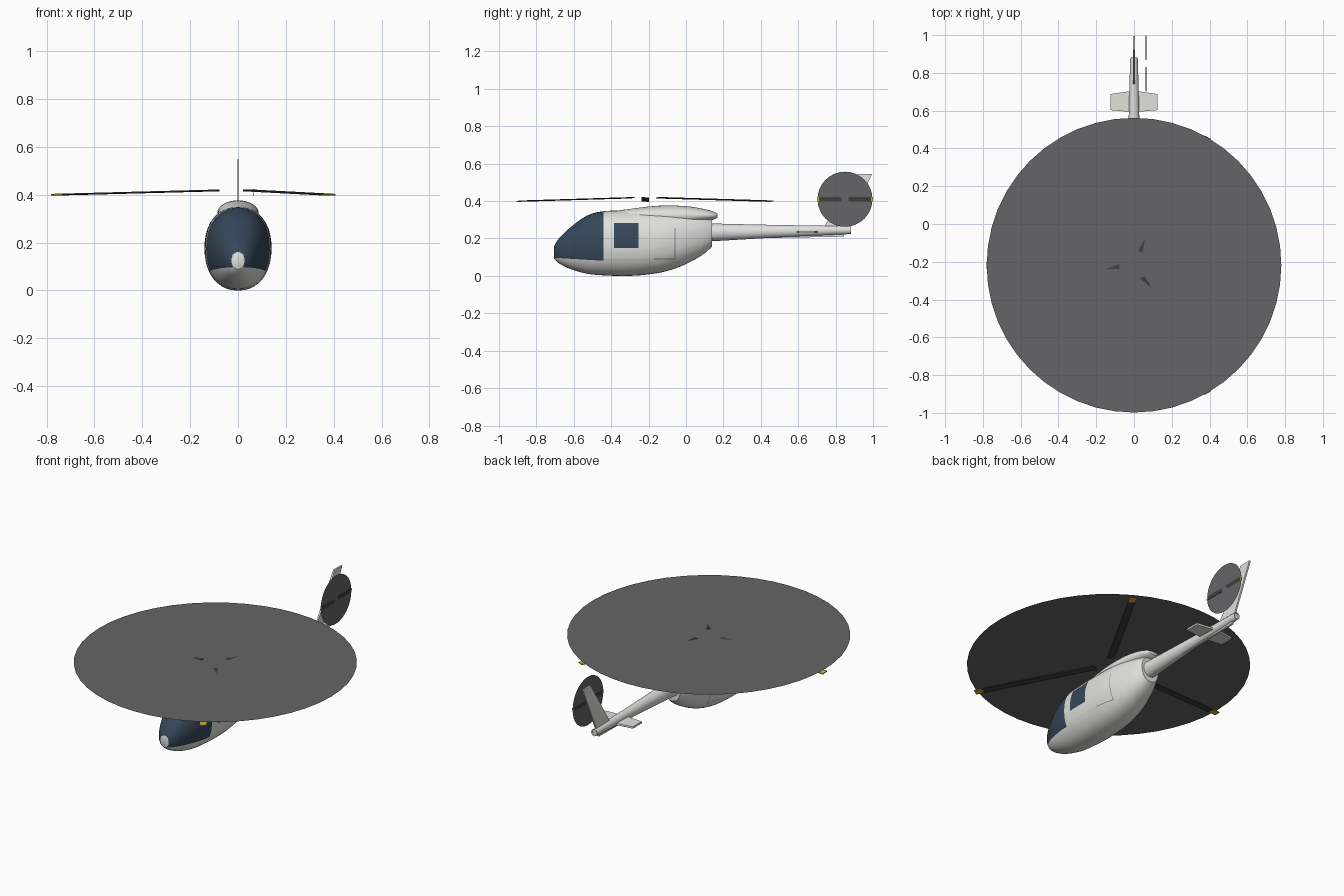
import bpy, bmesh, math
from mathutils import Matrix, Vector

default = bpy.data.objects.get("Cube")
if default:
    bpy.data.objects.remove(default, do_unlink=True)


def material(name, r, g, b):
    m = bpy.data.materials.new(name)
    m.use_nodes = True
    m.diffuse_color = (r, g, b, 1)
    m.node_tree.nodes["Principled BSDF"].inputs["Base Color"].default_value = (r, g, b, 1)
    return m


WHITE = material("white paint", 0.75, 0.75, 0.73)
GLASS = material("tinted glass", 0.036, 0.063, 0.1)
SEAM = material("seam grey", 0.25, 0.25, 0.25)
BLUR = material("rotor disc grey", 0.13, 0.13, 0.135)
DARK = material("blade black", 0.05, 0.05, 0.05)
YELLOW = material("tip yellow", 0.65, 0.45, 0.05)


def finish(name, bm, mats, smooth=False):
    mesh = bpy.data.meshes.new(name)
    bm.to_mesh(mesh)
    bm.free()
    for m in mats:
        mesh.materials.append(m)
    ob = bpy.data.objects.new(name, mesh)
    bpy.context.collection.objects.link(ob)
    if smooth:
        bpy.ops.object.select_all(action='DESELECT')
        ob.select_set(True)
        bpy.context.view_layer.objects.active = ob
        bpy.ops.object.shade_smooth_by_angle(angle=math.radians(40))
    return ob


def smooth_rows(rows, steps):
    """Catmull-Rom interpolation through the given sections."""
    out = []
    for i in range(len(rows) - 1):
        p = [Vector(rows[min(max(k, 0), len(rows) - 1)]) for k in range(i - 1, i + 3)]
        for s in range(steps):
            t = s / steps
            m1, m2 = (p[2] - p[0]) / 2, (p[3] - p[1]) / 2
            d = p[2] - p[1]
            out.append(p[1] + m1 * t + (3 * d - 2 * m1 - m2) * t**2 + (m1 + m2 - 2 * d) * t**3)
    return out + [Vector(rows[-1])]


def loft(rows, sides=32, power=2.0, steps=3):
    """Rows are (y, bottom z, top z, half width)."""
    bm = bmesh.new()
    rings = []
    for y, lo, hi, w in smooth_rows(rows, steps):
        ring = []
        for k in range(sides):
            a = math.tau * k / sides
            c, s = math.cos(a), math.sin(a)
            x = w * math.copysign(abs(c) ** (2 / power), c)
            z = (lo + hi) / 2 + (hi - lo) / 2 * math.copysign(abs(s) ** (2 / power), s)
            ring.append(bm.verts.new((x, y, z)))
        rings.append(ring)
    for a, b in zip(rings, rings[1:]):
        for k in range(sides):
            n = (k + 1) % sides
            bm.faces.new((a[k], a[n], b[n], b[k]))
    bm.faces.new(rings[0])
    bm.faces.new(rings[-1])
    bmesh.ops.recalc_face_normals(bm, faces=bm.faces)
    return bm


def cut(bm, co, no):
    bmesh.ops.bisect_plane(bm, geom=bm.verts[:] + bm.edges[:] + bm.faces[:],
                           plane_co=co, plane_no=no, dist=1e-5)


def prism(outline, axis, centre, thick):
    """Extrude a flat outline evenly about a plane across the axis."""
    bm = bmesh.new()
    verts = []
    for u, v in outline:
        p = [u, v]
        p.insert(axis, centre - thick / 2)
        verts.append(bm.verts.new(p))
    face = bm.faces.new(verts)
    new = bmesh.ops.extrude_face_region(bm, geom=[face])["geom"]
    shift = Vector((0, 0, 0))
    shift[axis] = thick
    bmesh.ops.translate(bm, verts=[g for g in new if isinstance(g, bmesh.types.BMVert)], vec=shift)
    bmesh.ops.recalc_face_normals(bm, faces=bm.faces)
    return bm


# Fuselage with canopy, side windows and door seams cut into the skin
body = loft([(-0.705, 0.09, 0.16, 0.027), (-0.68, 0.068, 0.2, 0.056),
             (-0.62, 0.037, 0.258, 0.088), (-0.53, 0.012, 0.322, 0.117),
             (-0.44, 0.003, 0.346, 0.133), (-0.3, 0, 0.35, 0.14),
             (-0.15, 0.015, 0.35, 0.137), (-0.03, 0.05, 0.345, 0.12),
             (0.08, 0.107, 0.328, 0.085), (0.138, 0.155, 0.305, 0.058)],
            sides=40, power=2.2)
panels = [(-0.385, -0.255, 0.15, 0.284, 1), (-0.061, -0.057, 0.093, 0.255, 2),
          (-0.175, -0.057, 0.089, 0.093, 2)]
sill, slope = Vector((0, -0.44, 0.081)), Vector((0, 0.06, 1))
cut(body, sill, slope)
cut(body, sill, (0, 1, 0))
for y0, y1, z0, z1, _ in panels:
    for y in (y0, y1):
        cut(body, (0, y, 0), (0, 1, 0))
    for z in (z0, z1):
        cut(body, (0, 0, z), (0, 0, 1))
for f in body.faces:
    c = f.calc_center_median()
    if -0.704 < c.y < sill.y and (c - sill).dot(slope) > 0:
        f.material_index = 1
    for y0, y1, z0, z1, index in panels:
        if y0 < c.y < y1 and z0 < c.z < z1:
            f.material_index = index
finish("fuselage", body, [WHITE, GLASS, SEAM], True)

# Engine cowling on the roof
finish("engine_cowling", loft([(-0.42, 0.3, 0.342, 0.03), (-0.3, 0.28, 0.358, 0.07),
                               (-0.15, 0.27, 0.375, 0.085), (0, 0.272, 0.373, 0.085),
                               (0.1, 0.29, 0.357, 0.07), (0.15, 0.302, 0.343, 0.05),
                               (0.168, 0.312, 0.332, 0.03)]), [WHITE], True)

# Tail boom with a slim keel below
finish("tail_boom", loft([(0.1, 0.183, 0.281, 0.047), (0.5, 0.206, 0.272, 0.03),
                          (0.85, 0.222, 0.267, 0.021), (0.872, 0.226, 0.264, 0.018)],
                         sides=24), [WHITE], True)
finish("boom_keel", prism([(0.3, 0.2), (0.845, 0.21), (0.845, 0.235), (0.3, 0.23)],
                          0, 0, 0.012), [WHITE])

# Tail fin and horizontal stabilizer
finish("tail_fin", prism([(0.73, 0.25), (0.92, 0.546), (0.995, 0.546), (0.86, 0.25)],
                         0, 0, 0.01), [WHITE])
finish("stabilizer", prism([(-0.125, 0.603), (0, 0.592), (0.125, 0.603),
                            (0.125, 0.688), (0, 0.706), (-0.125, 0.688)],
                           2, 0.235, 0.011), [WHITE])


def spinning_disc(name, radius, sides, place):
    bm = bmesh.new()
    bmesh.ops.create_circle(bm, cap_ends=True, segments=sides, radius=radius, matrix=place)
    finish(name, bm, [BLUR])


def blade(name, root, tip, paint, chord, thick, place):
    """Blade along +x with a painted tip."""
    bm = bmesh.new()
    size = Matrix.Diagonal((tip - root, chord, thick, 1))
    bmesh.ops.create_cube(bm, size=1, matrix=Matrix.Translation(((root + tip) / 2, 0, 0)) @ size)
    cut(bm, (paint, 0, 0), (1, 0, 0))
    for f in bm.faces:
        f.material_index = int(f.calc_center_median().x > paint)
    bm.transform(place)
    finish(name, bm, [DARK, YELLOW])


# Main rotor: blurred disc and three drooping blades
hub = Matrix.Translation((0, -0.218, 0.42))
spinning_disc("main_rotor_disc", 0.78, 48, hub)
for i in range(3):
    turn = Matrix.Rotation(math.pi + math.tau * i / 3, 4, 'Z')
    droop = Matrix.Rotation(math.radians(1.5), 4, 'Y') @ Matrix.Rotation(math.radians(4), 4, 'X')
    blade(f"main_blade_{i + 1}", 0.078, 0.782, 0.735, 0.04, 0.005,
          hub @ turn @ droop)

# Tail rotor: blurred disc and two blades
tail_hub = Matrix.Translation((0.064, 0.85, 0.41)) @ Matrix.Rotation(math.pi / 2, 4, 'Y')
spinning_disc("tail_rotor_disc", 0.147, 32, tail_hub)
for i, side in enumerate((1, -1)):
    turn = Matrix.Rotation(side * math.pi / 2, 4, 'Z') @ Matrix.Rotation(math.radians(5), 4, 'X')
    blade(f"tail_blade_{i + 1}", 0.018, 0.149, 0.14, 0.026, 0.002, tail_hub @ turn)
